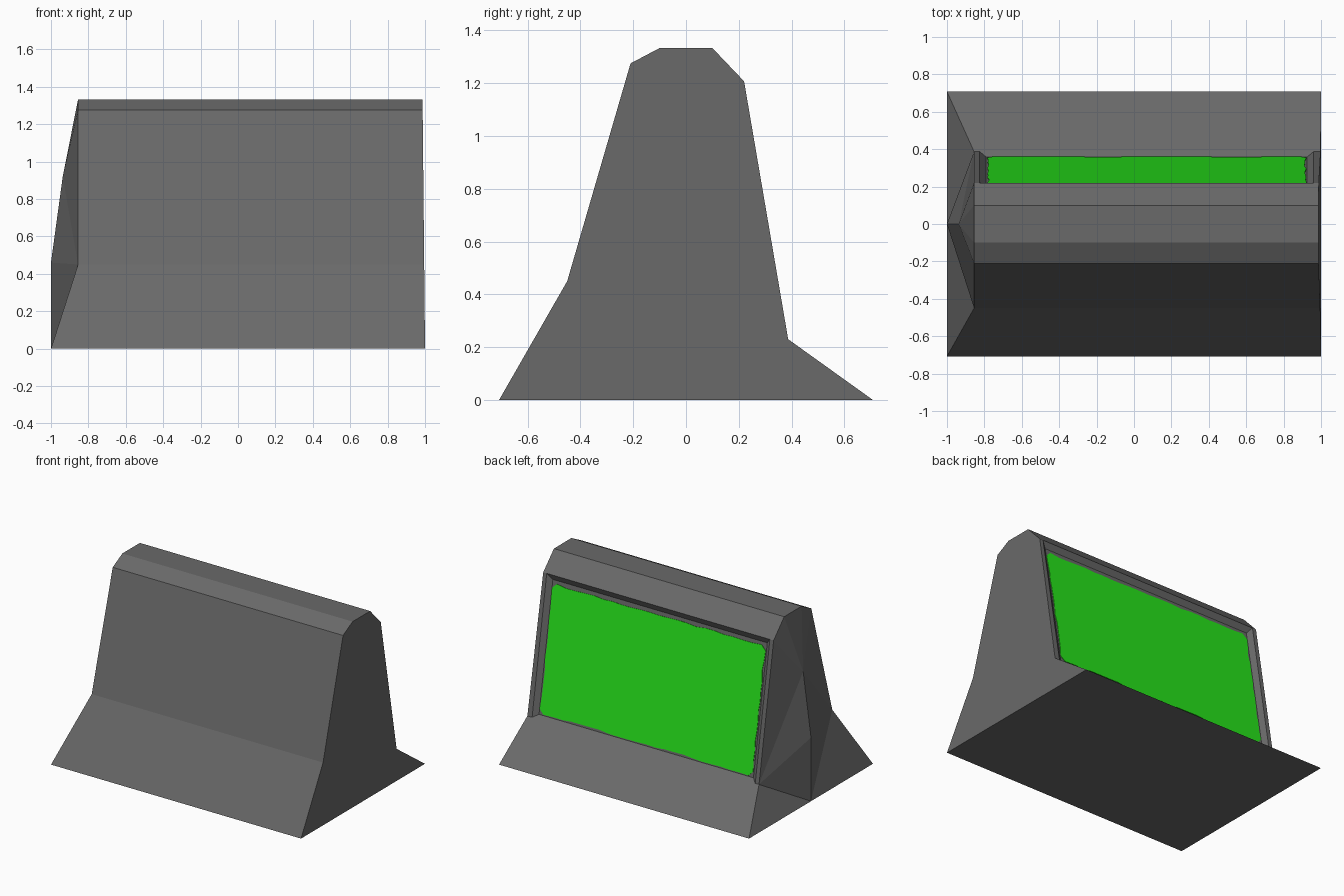
import bpy, bmesh, math, random
from mathutils import Vector

if "Cube" in bpy.data.objects:
    bpy.data.objects.remove(bpy.data.objects["Cube"])

random.seed(4)


def material(name, rgb):
    m = bpy.data.materials.new(name)
    m.diffuse_color = (*rgb, 1)
    m.use_nodes = True
    m.node_tree.nodes["Principled BSDF"].inputs["Base Color"].default_value = m.diffuse_color
    return m


grey = material("concrete grey", (0.142, 0.142, 0.142))
green = material("panel green", (0.02, 0.78, 0.011))


def make_object(name, faces, mat):
    """Build a flat-faced mesh from polygons given as point lists."""
    bm = bmesh.new()
    for pts in faces:
        bm.faces.new([bm.verts.new(p) for p in pts])
    bmesh.ops.remove_doubles(bm, verts=bm.verts, dist=0.0005)
    bmesh.ops.recalc_face_normals(bm, faces=bm.faces)
    mesh = bpy.data.meshes.new(name)
    bm.to_mesh(mesh)
    bm.free()
    mesh.materials.append(mat)
    ob = bpy.data.objects.new(name, mesh)
    bpy.context.collection.objects.link(ob)
    return ob


# Barrier cross-section (y, z), front foot over the top to back foot
profile = [(-0.708, 0), (-0.45, 0.45), (-0.21, 1.275), (-0.10, 1.333),
           (0.10, 1.333), (0.22, 1.207), (0.387, 0.23), (0.708, 0)]
left = [(-1.0 if z == 0 else -0.855, y, z) for y, z in profile]
right = [(1.0 - 0.01 * z, y, z) for y, z in profile]

# Recess in the back: opening corners and floor corners
x0, x1 = -0.825, 0.96
f0, f1 = -0.79, 0.925
top, bot = profile[5], profile[6]
floor_top, floor_bot = (0.2, 1.165), (0.358, 0.25)
open_ = [(x0, *top), (x1, *top), (x1, *bot), (x0, *bot)]
floor = [(f0, *floor_top), (f1, *floor_top), (f1, *floor_bot), (f0, *floor_bot)]

# Long sides, underside and plain right end
faces = [[left[i], right[i], right[i + 1], left[i + 1]] for i in range(4)]
faces += [
    [left[4], right[4], right[5], open_[1], open_[0], left[5]],
    [left[6], open_[3], open_[2], right[6], right[7], left[7]],
    [left[5], open_[0], open_[3], left[6]],
    [right[5], right[6], open_[2], open_[1]],
    floor, right[::-1],
    [left[0], right[0], right[7], left[7], (-1, 0, 0)],
]
faces += [[open_[i], open_[(i + 1) % 4], floor[(i + 1) % 4], floor[i]] for i in range(4)]

# Keeled left end, the same fan on both halves
r0, r1, r2 = (-1, 0, 0), (-1, 0, 0.46), (-0.937, 0, 0.92)
for foot, shoulder, edge, crown in (left[:4], left[:3:-1]):
    faces += [[foot, r0, shoulder], [r0, r1, shoulder], [shoulder, r1, r2],
              [shoulder, r2, edge], [edge, r2, crown]]
faces.append([r2, left[3], left[4]])
make_object("barrier_body", faces, grey)

# Green panel: thin plate on the recess floor, with worn edges
a, b = Vector((0, *floor_bot)), Vector((0, *floor_top))
up = (b - a).normalized()
out = Vector((0, up.z, -up.y))
height = (b - a).length
u0, u1, v0, v1, r = f0 + 0.004, f1 - 0.002, 0.006, height - 0.022, 0.035


def edge_line(p, q, n):
    """Points along one worn side; the wear moves it across its direction."""
    d = (q[0] - p[0], q[1] - p[1])
    length = math.hypot(*d)
    pts = [p]
    for i in range(1, n):
        w = random.uniform(0, 0.012)
        pts.append((p[0] + d[0] * i / n - d[1] / length * w,
                    p[1] + d[1] * i / n + d[0] / length * w))
    return pts + [q]


outline = (edge_line((u0 + r, v0), (u1 - r, v0), 22)
           + edge_line((u1, v0 + r), (u1, v1 - r), 12)
           + edge_line((u1 - r, v1), (u0 + r, v1), 22)
           + edge_line((u0, v1 - r), (u0, v0 + r), 12))


def place(u, v, lift):
    p = a + up * v + out * lift
    return (u, p.y, p.z)


low = [place(u, v, 0.0005) for u, v in outline]
high = [place(u, v, 0.004) for u, v in outline]
n = len(outline)
sides = [[low[i], low[(i + 1) % n], high[(i + 1) % n], high[i]] for i in range(n)]
make_object("green_panel", [high, low[::-1]] + sides, green)
